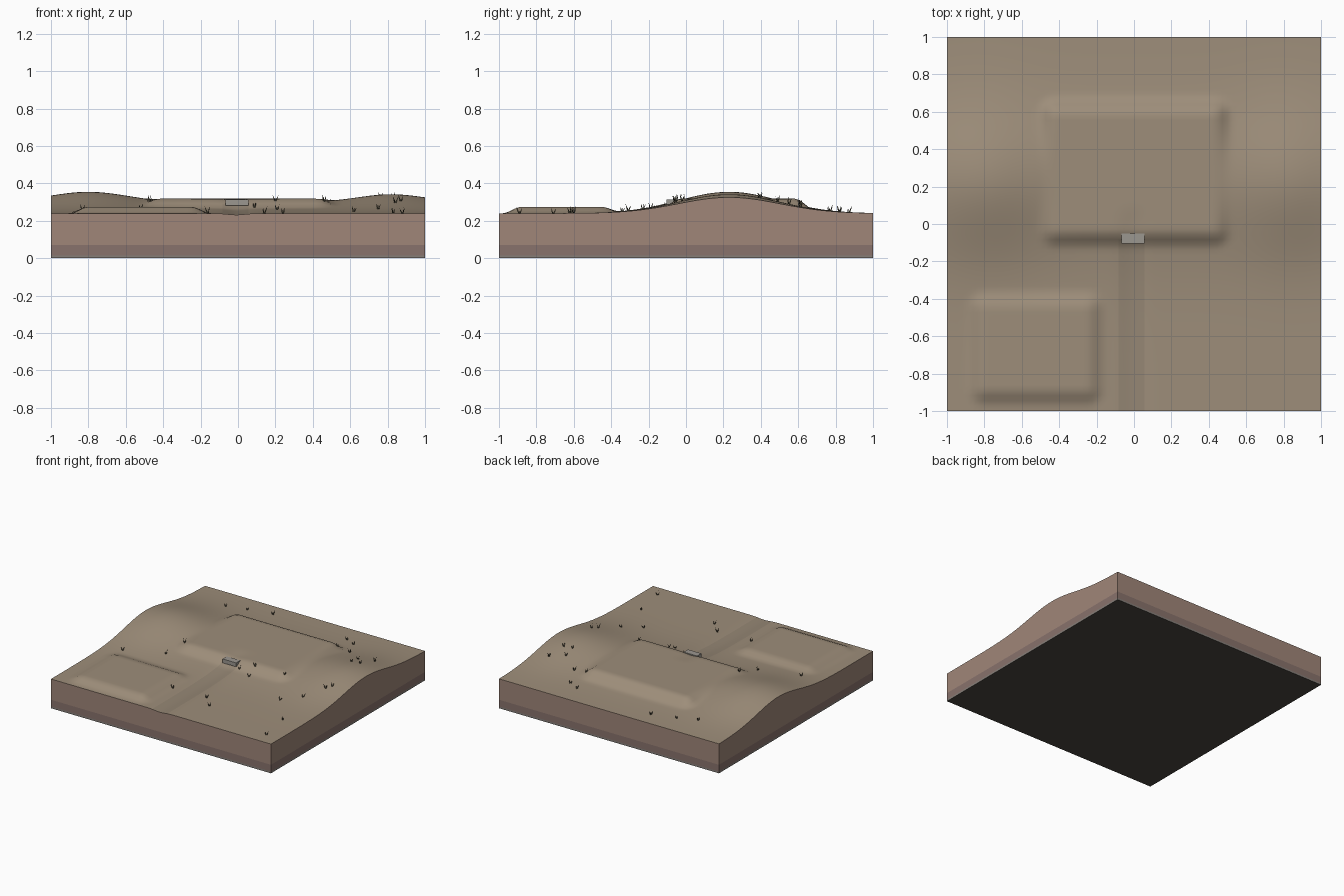
import bpy, bmesh, math, random
from math import exp, pi, cos, sin

if "Cube" in bpy.data.objects:
    bpy.data.objects.remove(bpy.data.objects["Cube"])

random.seed(4)


def material(name, r, g, b):
    m = bpy.data.materials.new(name)
    m.diffuse_color = (r, g, b, 1)
    m.use_nodes = True
    m.node_tree.nodes["Principled BSDF"].inputs["Base Color"].default_value = m.diffuse_color
    return m


EARTH = material("earth", 0.34, 0.27, 0.195)
TRACK = material("track", 0.30, 0.24, 0.175)
SOIL = material("soil", 0.35, 0.24, 0.19)
SUBSOIL = material("subsoil", 0.25, 0.17, 0.15)
BEDROCK = material("bedrock", 0.24, 0.21, 0.19)
UNDER = material("underside", 0.07, 0.06, 0.05)
STONE = material("stone", 0.33, 0.31, 0.28)
GRASS = material("grass", 0.07, 0.065, 0.04)


def gauss(d, s):
    return exp(-0.5 * (d / s) ** 2)


def smooth(a, b, t):
    t = min(1, max(0, (t - a) / (b - a)))
    return t * t * (3 - 2 * t)


def pad_mask(x, y, x0, x1, y0, y1, slope):
    """1 on a flat rectangle, fading to 0 over a rounded slope around it."""
    dx = max(x0 - x, 0, x - x1)
    dy = max(y0 - y, 0, y - y1)
    return 1 - smooth(0, slope, math.hypot(dx, dy))


def height(x, y):
    # cross ridge with a hill at each end
    hills = 0.06 + 0.055 * gauss(x + 0.8, 0.21) + 0.042 * gauss(x - 0.82, 0.18)
    z = 0.24 + hills * gauss(y - 0.23, 0.27)
    # large building pad
    m = pad_mask(x, y, -0.42, 0.43, -0.03, 0.585, 0.1)
    z += (0.318 - z) * m
    # small yard pad
    m = pad_mask(x, y, -0.80, -0.25, -0.88, -0.45, 0.1)
    z += (0.275 - z) * m
    # worn track up to the step
    z -= 0.008 * gauss(x + 0.01, 0.045) * (1 - smooth(-0.03, 0.12, y))
    return z


def finish(bm, name, mats):
    me = bpy.data.meshes.new(name)
    bm.to_mesh(me)
    bm.free()
    for m in mats:
        me.materials.append(m)
    ob = bpy.data.objects.new(name, me)
    bpy.context.collection.objects.link(ob)
    return ob


# ground block: sculpted grid, then soil bands dropped from its border
bm = bmesh.new()
bmesh.ops.create_grid(bm, x_segments=72, y_segments=72, size=1)
for v in bm.verts:
    v.co.z = height(v.co.x, v.co.y)
for f in bm.faces:
    c = f.calc_center_median()
    f.smooth = True
    f.material_index = 1 if abs(c.x + 0.01) < 0.06 and c.y < -0.07 else 0
edges = [e for e in bm.edges if e.is_boundary]
for e in edges:
    e.smooth = False
for index, level in enumerate((0.07, 0.015, 0.0), start=2):
    new = bmesh.ops.extrude_edge_only(bm, edges=edges)["geom"]
    for g in new:
        if isinstance(g, bmesh.types.BMVert):
            g.co.z = level
        elif isinstance(g, bmesh.types.BMFace):
            g.material_index = index
            g.smooth = False
    edges = [g for g in new if isinstance(g, bmesh.types.BMEdge) and g.is_boundary]
for f in bmesh.ops.contextual_create(bm, geom=edges)["faces"]:
    f.material_index = 5
    f.smooth = False
bmesh.ops.recalc_face_normals(bm, faces=bm.faces)
finish(bm, "ground_block", [EARTH, TRACK, SOIL, SUBSOIL, BEDROCK, UNDER])

# stone step at the head of the track
bpy.ops.mesh.primitive_cube_add(size=1, location=(-0.005, -0.078, 0.297))
step = bpy.context.object
step.name = "stone_step"
step.scale = (0.122, 0.055, 0.032)
step.data.materials.append(STONE)

# grass tufts: three crossed upright blades each
TUFTS = [
    (-.65, .77), (-.49, .82), (-.29, .87), (.42, .82), (.51, .77), (.59, .61),
    (.76, .39), (.75, .49), (.83, .40), (.86, .55), (.48, .61), (.84, -.06),
    (.87, -.02), (.75, -.23), (.62, -.34), (.46, -.05), (.20, -.06), (.21, -.16),
    (.09, -.11), (-.47, -.02), (-.52, -.19), (-.83, -.31), (-.16, -.62),
    (.14, -.61), (.24, -.71), (.83, -.60), (.88, -.89)]
bm = bmesh.new()
for x, y in TUFTS:
    z = height(x, y) - 0.003
    turn = random.uniform(0, 2 * pi)
    for k in range(3):
        a = turn + k * 2 * pi / 3
        tall = random.uniform(0.026, 0.042)
        lean = random.uniform(0.008, 0.02)
        bm.faces.new([bm.verts.new((x + r * cos(a), y + r * sin(a), z + h))
                      for r, h in ((-0.003, 0), (0.006, 0),
                                   (0.4 * lean + 0.006, tall * 0.5), (lean, tall))])
finish(bm, "grass_tufts", [GRASS])
